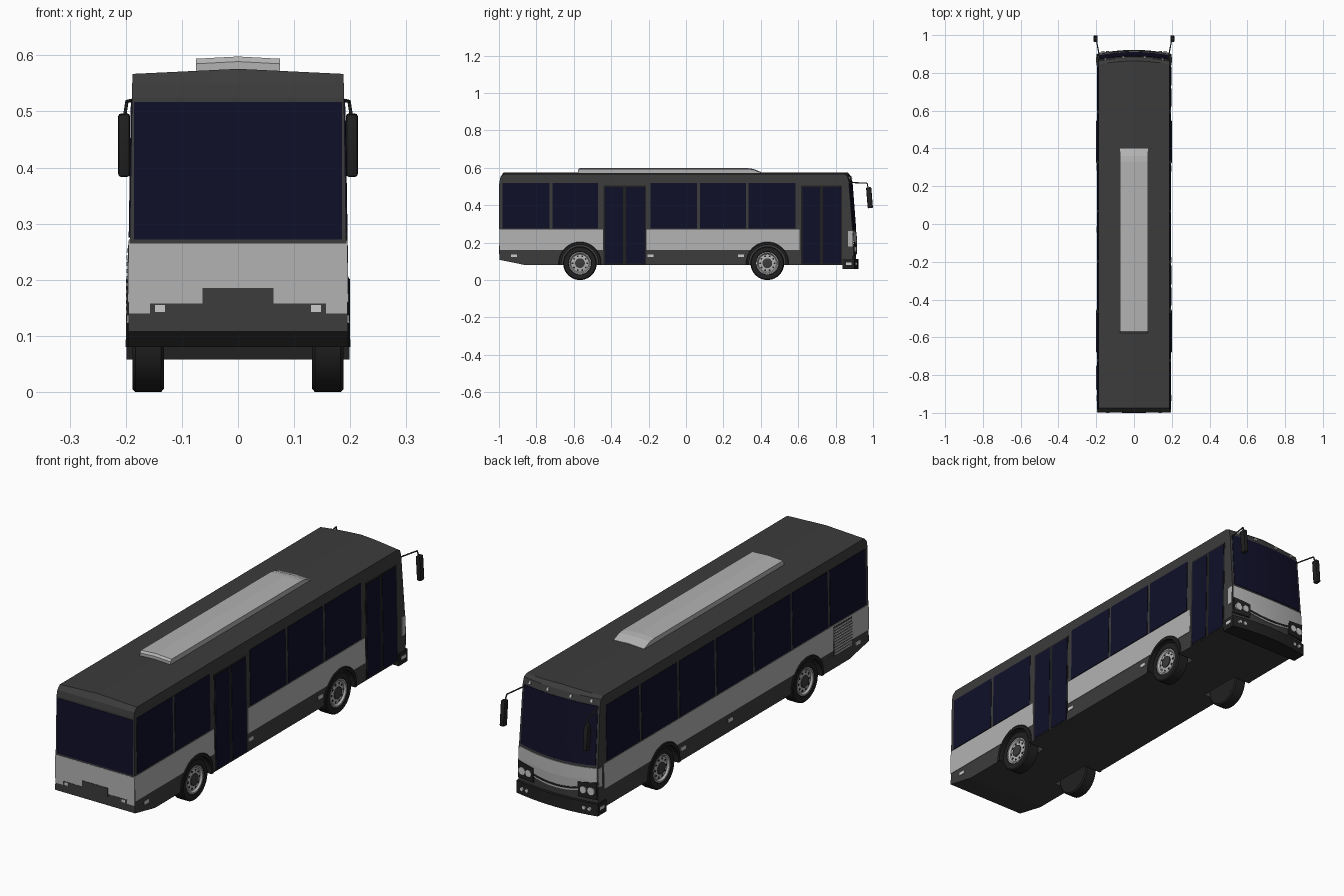
import bpy, bmesh
from math import sin, cos, pi, radians
from mathutils import Vector, Matrix

if "Cube" in bpy.data.objects:
    bpy.data.objects.remove(bpy.data.objects["Cube"])


def material(name, rgb):
    m = bpy.data.materials.new(name)
    m.diffuse_color = (*rgb, 1)
    m.use_nodes = True
    m.node_tree.nodes["Principled BSDF"].inputs["Base Color"].default_value = m.diffuse_color
    return m


DARK = material("dark_grey", (.045, .045, .045))
BLACK = material("black", (.015, .015, .015))
GLASS = material("navy_glass", (.005, .005, .022))
LIGHT = material("light_grey", (.45, .45, .45))
WHITE = material("lamp_white", (.65, .65, .65))


def finish(name, mat, bm, smooth=False):
    bmesh.ops.remove_doubles(bm, verts=bm.verts, dist=1e-5)
    bmesh.ops.recalc_face_normals(bm, faces=bm.faces)
    me = bpy.data.meshes.new(name)
    bm.to_mesh(me)
    bm.free()
    ob = bpy.data.objects.new(name, me)
    bpy.context.collection.objects.link(ob)
    me.materials.append(mat)
    if smooth:
        bpy.ops.object.select_all(action='DESELECT')
        ob.select_set(True)
        bpy.context.view_layer.objects.active = ob
        bpy.ops.object.shade_smooth_by_angle(angle=radians(35))
    return ob


def loft(name, mat, rings, closed=False, smooth=False):
    """Skin equal-length closed rings; cap the ends unless closed."""
    bm = bmesh.new()
    vs = [[bm.verts.new(p) for p in r] for r in rings]
    k = len(vs[0])
    for i in range(len(vs) if closed else len(vs) - 1):
        a, b = vs[i], vs[(i + 1) % len(vs)]
        for j in range(k):
            bm.faces.new((a[j], a[(j + 1) % k], b[(j + 1) % k], b[j]))
    if not closed:
        bm.faces.new(vs[0])
        bm.faces.new(vs[-1])
    return finish(name, mat, bm, smooth)


def lathe(name, mat, profile, y, z, s, a0=0, a1=360, n=40):
    """Revolve an (x, r) profile about the axle at (y, z) on side s."""
    full = a1 - a0 == 360
    ang = [radians(a0 + (a1 - a0) * i / n) for i in range(n if full else n + 1)]
    rings = [[(s * x, y + r * cos(t), z + r * sin(t)) for x, r in profile] for t in ang]
    return loft(name, mat, rings, full, True)


def rod(name, mat, p, q, r, n=16):
    p, q = Vector(p), Vector(q)
    bm = bmesh.new()
    d = q - p
    mtx = Matrix.Translation((p + q) / 2) @ d.to_track_quat('Z', 'Y').to_matrix().to_4x4()
    bmesh.ops.create_cone(bm, cap_ends=True, segments=n, radius1=r, radius2=r,
                          depth=d.length, matrix=mtx)
    return finish(name, mat, bm, True)


# Surfaces of the bus shell
FRONT = [(.08, .89), (.2, .894), (.27, .89), (.53, .87), (.558, .862), (.567, .845)]


def width(z):
    return .196 - .016 * (z - .08)


def front_y(z):
    for (z0, y0), (z1, y1) in zip(FRONT, FRONT[1:]):
        if z <= z1:
            return y0 + (y1 - y0) * (z - z0) / (z1 - z0)
    return FRONT[-1][1]


def bow(u):
    return .018 * (1 - u * u)


def front(u, z, t):
    return (u * width(z), front_y(z) + bow(u) + t, z)


def rear(x, z, t):
    return (x, -.997 - t, z)


def side(s):
    return lambda y, z, t: (s * (width(z) + t), y, z)


def panel(name, mat, surf, a, b, t=.002, n=1, m=1):
    """Thin slab lying on a shell surface; b limits may be functions of a."""
    rings = []
    for i in range(n + 1):
        av = a[0] + (a[1] - a[0]) * i / n
        lo, hi = [f(av) if callable(f) else f for f in b]
        zs = [lo + (hi - lo) * j / m for j in range(m + 1)]
        rings.append([surf(av, z, t) for z in zs] + [surf(av, z, -.004) for z in reversed(zs)])
    return loft(name, mat, rings)


# Body shell: side profile swept across the width
profile = [(-.86, .08), (-.997, .108), (-.997, .525), (-.992, .55), (-.975, .567)]
profile += [(y, z) for z, y in reversed(FRONT)]
rings = []
for i in range(-4, 5):
    u = i / 4
    rings.append([(u * width(z), y + (bow(u) if y > .8 else 0),
                   z + (.009 * (1 - abs(u)) if z > .56 else 0)) for y, z in profile])
body = loft("body", DARK, rings)
to_cut = [body]

# Side bands, windows, doors and marker lamps
WINDOWS = [(-.98, -.73), (-.715, -.47), (-.455, -.205), (-.19, .06),
           (.075, .32), (.335, .585), (.6, .83)]
DOORS = [(-.44, -.215), (.615, .835)]
for s, tag in ((1, "right"), (-1, "left")):
    bands = [(-.997, -.445), (-.21, .608)] if s > 0 else [(-.997, .85)]
    for a in bands:
        to_cut.append(panel(tag + "_band", LIGHT, side(s), a, (.16, .27)))
    panel(tag + "_corner_band", LIGHT, side(s), (.865, .889), (.18, .262))
    for i, a in enumerate(WINDOWS):
        if s < 0 or i not in (2, 6):
            panel(tag + "_window", GLASS, side(s), a, (.275, .52))
    for y in ((-.92, -.19, .295) if s > 0 else (-.92, -.03, .3)):
        panel(tag + "_marker_lamp", WHITE, side(s), (y - .016, y + .016), (.123, .137), .003)
for y0, y1 in DOORS:
    panel("door_frame", BLACK, side(1), (y0, y1), (.082, .505), .001)
    mid = (y0 + y1) / 2
    for a in ((y0 + .008, mid - .008), (mid + .008, y1 - .005)):
        panel("door_leaf", GLASS, side(1), a, (.088, .498), .0025)

# Engine grille on the left rear
panel("engine_grille", DARK, side(-1), (-.88, -.75), (.135, .262), .003)
for i in range(10):
    z = .139 + i * .0122
    panel("grille_slat", LIGHT, side(-1), (-.877, -.753), (z, z + .007), .005)

# Rear end
panel("rear_band", LIGHT, rear, (-.194, .194), (.14, .265), .001)
panel("rear_window", GLASS, rear, (-.185, .185), (.272, .517), .0015)
panel("rear_trim", DARK, rear, (-.157, .157), (.14, .158), .002)
panel("plate_recess", DARK, rear, (-.063, .063), (.145, .185), .003)
for s in (1, -1):
    panel("rear_lamp", WHITE, rear, (s * .13, s * .148), (.143, .155), .003)

# Front end
panel("windscreen", GLASS, front, (-.95, .95),
      (lambda u: .265 + .012 * u * u, .53), .002, 16, 6)
panel("front_panel", LIGHT, front, (-.99, .99),
      (lambda u: .14 + .045 * u * u, lambda u: .255 + .01 * u * u), .003, 16, 4)
panel("front_trim", BLACK, front, (-.62, .62),
      (lambda u: .148 + .04 * u * u, lambda u: .156 + .04 * u * u), .005, 12)
for s in (1, -1):
    panel("headlamp_mount", BLACK, front, (s * .56, s * .99),
          (.128, lambda u: .175 + .03 * abs(u)), .006, 5, 2)
    for u, r in ((.69, .015), (.87, .017)):
        p = Vector(front(s * u, .163, 0))
        rod("headlamp", WHITE, p, p + Vector((0, .01, 0)), r, 20)
    for u in (.3, .8):
        panel("roof_lamp", WHITE, front, (s * u - .03, s * u + .03), (.54, .553), .006)

# Front bumper
plan = [(i / 5 * .199, .9 + .022 * (1 - (i / 5) ** 2)) for i in range(-5, 6)]
plan += [(.199, .838), (-.199, .838)]
bumper = loft("front_bumper", BLACK, [[(x, y, z) for x, y in plan] for z in (.058, .112)])
for s in (1, -1):
    loft("bumper_lamp", WHITE, [[(x, y, z) for y, z in
         ((.855, .08), (.885, .08), (.885, .094), (.855, .094))] for x in (s * .19, s * .2005)])
    for x in (.14, .165):
        rod("fog_lamp", WHITE, (s * x, .89, .086), (s * x, .915, .086), .008)

# Roof air unit with sloped nose
unit = [(-.578, .56), (-.578, .585), (-.57, .594), (.33, .594), (.36, .59), (.4, .574), (.4, .56)]
loft("roof_unit", LIGHT, [[(u * .075, y, z + (.004 * (1 - abs(u)) if z > .57 else 0))
                           for y, z in unit] for u in (-1, -.5, 0, .5, 1)])

# Wheels, wells and arches
TYRE = [(.132, 0), (.132, .084), (.137, .09), (.183, .09), (.188, .085), (.188, .062),
        (.176, .058), (.176, 0)]
RIM = [(.17, .024), (.17, .06), (.187, .06), (.187, .054), (.179, .048), (.182, .03), (.182, .024)]
HUB = [(.17, 0), (.17, .026), (.186, .026), (.188, .018), (.188, 0)]
cutters = []
for s, tag in ((1, "right"), (-1, "left")):
    for y, end in ((-.567, "rear"), (.435, "front")):
        w = f"{end}_{tag}_"
        lathe(w + "tyre", BLACK, TYRE, y, .09, s)
        lathe(w + "rim", LIGHT, RIM, y, .09, s)
        lathe(w + "hub", DARK, HUB, y, .09, s)
        for k in range(10):
            c, d = .039 * cos(k * pi / 5), .039 * sin(k * pi / 5)
            rod(w + "rim_hole", BLACK, (s * .176, y + c, .09 + d), (s * .1815, y + c, .09 + d), .005, 8)
        lathe(w + "arch", BLACK, [(.18, .098), (.18, .114), (.197, .114), (.2, .11), (.2, .098)],
              y, .09, s, -5, 185, 24)
        cutters.append(lathe("well_cutter", DARK, [(.115, 0), (.115, .1), (.25, .1), (.25, 0)], y, .09, s))
for ob in to_cut:
    bpy.context.view_layer.objects.active = ob
    for c in cutters:
        mod = ob.modifiers.new("well", 'BOOLEAN')
        mod.operation, mod.solver, mod.object = 'DIFFERENCE', 'EXACT', c
        bpy.ops.object.modifier_apply(modifier=mod.name)
for c in cutters:
    bpy.data.objects.remove(c)

# Mirrors on thin arms
for s, tag in ((1, "right"), (-1, "left")):
    pts = [(s * .178, .86, .522), (s * .198, .968, .518), (s * .203, .976, .485)]
    for p, q in zip(pts, pts[1:]):
        rod(tag + "_mirror_arm", DARK, p, q, .003, 8)
    bm = bmesh.new()
    bmesh.ops.create_cube(bm, size=1, matrix=Matrix.Translation((s * .203, .981, .44))
                          @ Matrix.Rotation(.08, 4, 'X') @ Matrix.Diagonal((.021, .028, .112, 1)))
    bmesh.ops.bevel(bm, geom=bm.edges[:], offset=.005, segments=2, affect='EDGES', profile=.5)
    finish(tag + "_mirror", BLACK, bm, True)
